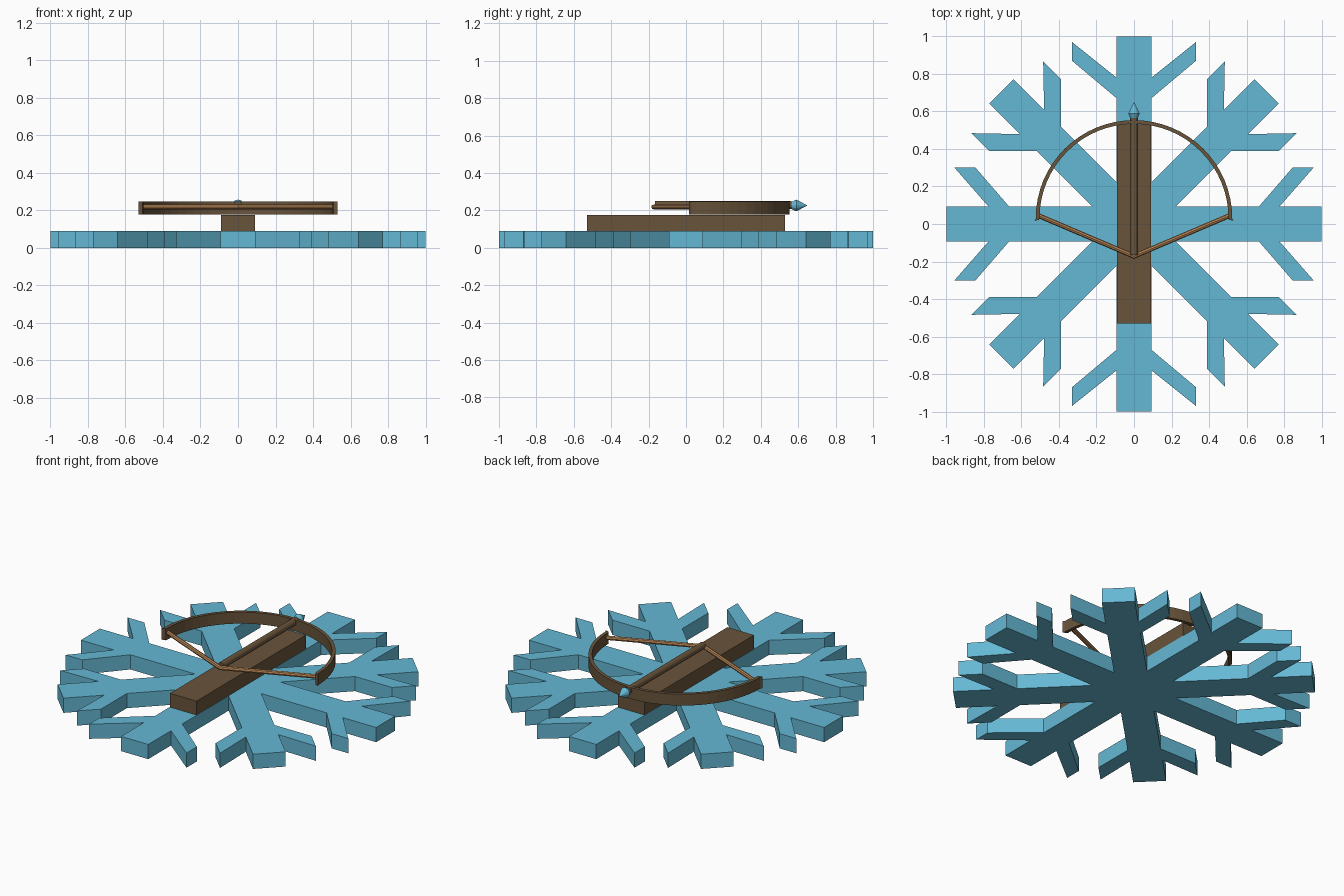
import bpy, bmesh, math
from mathutils import Vector

if "Cube" in bpy.data.objects:
    bpy.data.objects.remove(bpy.data.objects["Cube"])


def material(name, rgb):
    m = bpy.data.materials.new(name)
    m.diffuse_color = (*rgb, 1)
    m.use_nodes = True
    m.node_tree.nodes["Principled BSDF"].inputs["Base Color"].default_value = m.diffuse_color
    return m


ICE = material("ice blue", (0.13, 0.48, 0.66))
WOOD = material("dark wood", (0.14, 0.088, 0.043))
CORD = material("tan cord", (0.46, 0.23, 0.09))


def finish(bm, name, mat):
    bmesh.ops.recalc_face_normals(bm, faces=bm.faces)
    me = bpy.data.meshes.new(name)
    bm.to_mesh(me)
    bm.free()
    me.materials.append(mat)
    ob = bpy.data.objects.new(name, me)
    bpy.context.collection.objects.link(ob)
    return ob


def prism(name, outline, z0, z1, mat):
    """Extrude a flat outline from z0 to z1."""
    bm = bmesh.new()
    face = bm.faces.new([bm.verts.new((x, y, z0)) for x, y in outline])
    top = bmesh.ops.extrude_face_region(bm, geom=[face])["geom"]
    bmesh.ops.translate(bm, vec=(0, 0, z1 - z0),
                        verts=[v for v in top if isinstance(v, bmesh.types.BMVert)])
    return finish(bm, name, mat)


def lathe_y(name, profile, z, mat, sides=12):
    """Rings of (y, radius) around an axis along y at height z."""
    bm = bmesh.new()
    rings = [[bm.verts.new((r * math.cos(a), y, z + r * math.sin(a)))
              for a in (math.tau * i / sides for i in range(sides))] for y, r in profile]
    for a, b in zip(rings, rings[1:]):
        for i in range(sides):
            j = (i + 1) % sides
            bm.faces.new((a[i], a[j], b[j], b[i]))
    bm.faces.new(rings[0])
    bm.faces.new(rings[-1])
    return finish(bm, name, mat)


# Snowflake: eight arms, each with a pair of forked branches (offset, distance)
HALF = 0.092
STRAIGHT_Y = [(HALF, .67), (.33, .87), (.33, .97), (HALF, .78)]
STRAIGHT_X = [(HALF, .665), (.30, .845), (.30, .957), (HALF, .775)]
DIAGONAL = [(HALF, .643), (.27, .82), (.27, .955), (HALF, .77)]
notch = HALF / math.tan(math.pi / 8)
flake = []
for k in range(8):
    branch = DIAGONAL if k % 2 else (STRAIGHT_Y if k % 4 == 0 else STRAIGHT_X)
    side = branch + [(HALF, 1.0)]
    arm = [(HALF, notch)] + side + [(-s, t) for s, t in reversed(side)]
    a = k * math.pi / 4
    flake += [(s * math.cos(a) - t * math.sin(a), s * math.sin(a) + t * math.cos(a))
              for s, t in arm]
prism("snowflake", flake, 0, 0.09, ICE)

# Crossbow stock
prism("stock", [(-.09, -.53), (.09, -.53), (.09, .53), (-.09, .53)], 0.09, 0.175, WOOD)

# Bow limbs: half ring with slightly flared tips
SEG, R, CY = 32, 0.515, 0.03
outer, inner = [], []
for i in range(SEG + 1):
    a = math.pi * i / SEG
    for row, r in ((outer, R + 0.009), (inner, R - 0.011)):
        row.append((r * math.cos(a), CY + r * math.sin(a)))
tip_r = [(.531, .017), (.508, .022)]
ring = tip_r[:1] + outer + [(-x, y) for x, y in tip_r] + inner[::-1] + tip_r[1:]
prism("bow", ring, 0.177, 0.247, WOOD)

# Bowstring: round cord bent at the nock
bm = bmesh.new()
N, RAD, Z = 8, 0.013, 0.218
rows = []
for x, y in ((-.51, .045), (0, -.172), (.51, .045)):
    d = Vector((x * 0.43 if x else 0, 1, 0)) if x == 0 else Vector((-.395 * math.copysign(1, x), .919, 0))
    w = RAD / 0.919 if x == 0 else RAD
    rows.append([bm.verts.new(Vector((x, y, Z)) + d * (w * math.cos(t)) + Vector((0, 0, RAD * math.sin(t))))
                 for t in (math.tau * i / N for i in range(N))])
for a, b in zip(rows, rows[1:]):
    for i in range(N):
        j = (i + 1) % N
        bm.faces.new((a[i], a[j], b[j], b[i]))
bm.faces.new(rows[0])
bm.faces.new(rows[-1])
finish(bm, "bowstring", CORD)

# Bolt shaft and pointed head
lathe_y("bolt_shaft", [(-.165, .021), (.565, .021)], 0.228, WOOD)
lathe_y("bolt_head", [(.555, .015), (.59, .031), (.648, .001)], 0.226, ICE)
